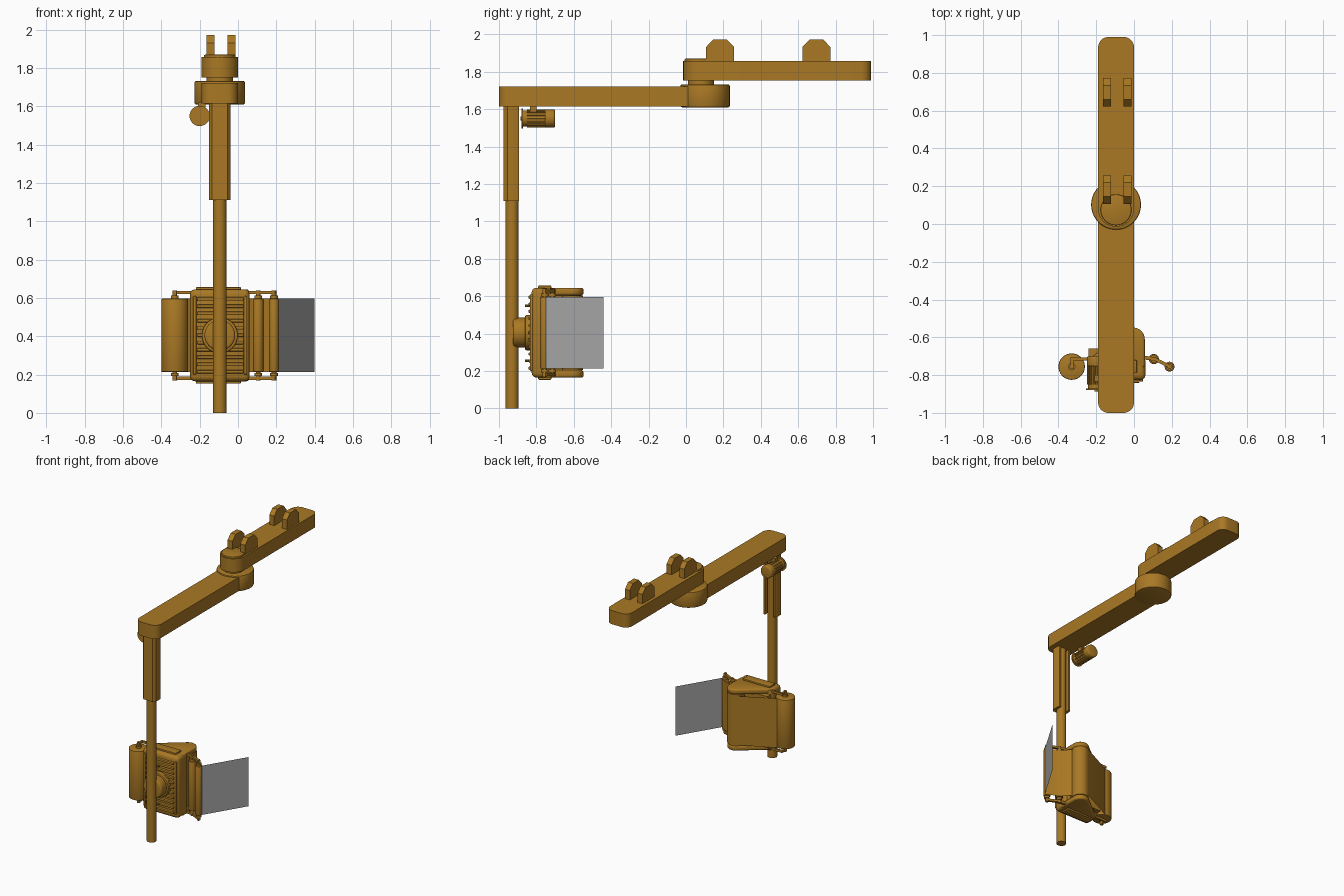
import bpy, bmesh, math
from mathutils import Vector

if "Cube" in bpy.data.objects:
    bpy.data.objects.remove(bpy.data.objects["Cube"])


def material(name, rgb):
    m = bpy.data.materials.new(name)
    m.diffuse_color = (*rgb, 1)
    m.use_nodes = True
    m.node_tree.nodes["Principled BSDF"].inputs["Base Color"].default_value = m.diffuse_color
    return m


BRONZE = material("bronze", (0.40, 0.19, 0.018))
GREY = material("grey", (0.40, 0.40, 0.40))
CX = -0.095  # centre line of the arms and post


def finish(name, bm, mat=BRONZE, bevel=0, segs=3, min_angle=40):
    bmesh.ops.recalc_face_normals(bm, faces=bm.faces)
    if bevel:
        edges = [e for e in bm.edges if e.is_manifold
                 and e.calc_face_angle(0) > math.radians(min_angle)]
        bmesh.ops.bevel(bm, geom=edges, offset=bevel, segments=segs,
                        profile=0.5, affect='EDGES', clamp_overlap=True)
    me = bpy.data.meshes.new(name)
    bm.to_mesh(me)
    bm.free()
    ob = bpy.data.objects.new(name, me)
    bpy.context.collection.objects.link(ob)
    me.materials.append(mat)
    bpy.ops.object.select_all(action='DESELECT')
    ob.select_set(True)
    bpy.context.view_layer.objects.active = ob
    bpy.ops.object.shade_smooth_by_angle(angle=math.radians(35))
    return ob


def prism(name, pts, vec, **kw):
    """Extrude a flat outline of 3D points along vec."""
    bm = bmesh.new()
    low = [bm.verts.new(p) for p in pts]
    high = [bm.verts.new(Vector(p) + Vector(vec)) for p in pts]
    bm.faces.new(low[::-1])
    bm.faces.new(high)
    for i in range(len(pts)):
        j = (i + 1) % len(pts)
        bm.faces.new((low[i], low[j], high[j], high[i]))
    return finish(name, bm, **kw)


def plan(name, pts, z0, z1, **kw):
    return prism(name, [(x, y, z0) for x, y in pts], (0, 0, z1 - z0), **kw)


def box(name, x0, x1, y0, y1, z0, z1, **kw):
    return plan(name, [(x0, y0), (x1, y0), (x1, y1), (x0, y1)], z0, z1, **kw)


def rod(name, a, b, r, sides=32, **kw):
    a, b = Vector(a), Vector(b)
    rot = (b - a).to_track_quat('Z', 'Y')
    ring = [a + rot @ Vector((r * math.cos(t), r * math.sin(t), 0))
            for t in (math.tau * i / sides for i in range(sides))]
    return prism(name, ring, b - a, **kw)


def rounded(x0, x1, y0, y1, r_front, r_back, n=8):
    """Rectangle outline with separate front and back corner radii."""
    out = []
    for x, y, sx, sy, r, start in ((x0, y0, 1, 1, r_front, 180), (x1, y0, -1, 1, r_front, 270),
                                   (x1, y1, -1, -1, r_back, 0), (x0, y1, 1, -1, r_back, 90)):
        for i in range(n + 1):
            if i == n and r > (x1 - x0) / 2 - 1e-4 and start in (180, 0):
                continue
            t = math.radians(start + 90 * i / n)
            out.append((x + sx * r + r * math.cos(t), y + sy * r + r * math.sin(t)))
    return out


def ribbon(name, path, z0, z1, mat=BRONZE):
    bm = bmesh.new()
    cols = [(bm.verts.new((x, y, z0)), bm.verts.new((x, y, z1))) for x, y in path]
    for (a, b), (c, d) in zip(cols, cols[1:]):
        bm.faces.new((a, c, d, b))
    return finish(name, bm, mat)


# Swivelling overhead arms
plan("lower_arm", rounded(-0.19, 0.0, -1.0, 0.14, 0.055, 0.01), 1.615, 1.722)
rod("joint_drum", (CX, 0.102, 1.61), (CX, 0.102, 1.732), 0.132, 48, bevel=0.008, segs=2)
rod("joint_neck", (CX, 0.08, 1.72), (CX, 0.08, 1.76), 0.07)
plan("upper_arm", rounded(-0.19, 0.0, -0.015, 0.99, 0.095, 0.055), 1.752, 1.858)
rod("joint_cap", (CX, 0.075, 1.85), (CX, 0.075, 1.87), 0.082, 40, bevel=0.005, segs=2)

# Mounting lugs in two pairs
for y in (0.107, 0.622):
    for x in (-0.165, -0.055):
        outline = [(0, 1.85), (0.15, 1.85), (0.15, 1.932), (0.112, 1.972), (0.038, 1.972), (0, 1.932)]
        prism("mounting_lug", [(x, y + dy, z) for dy, z in outline], (0.042, 0, 0))

# Telescopic post with a sleeve open at the back
rod("post", (CX, -0.93, 0), (CX, -0.93, 1.62), 0.035)
half = [(0.036, -0.892), (0.05, -0.892), (0.057, -0.905), (0.057, -0.955), (0.04, -0.975)]
inner = [(0.036, -0.925), (-0.036, -0.925)]
plan("post_sleeve", [(CX + x, y) for x, y in half]
     + [(CX - x, y) for x, y in reversed(half)] + [(CX + x, y) for x, y in reversed(inner)],
     1.11, 1.618)

# Motor hung below the lower arm
MX, MZ = -0.2, 1.55
rod("motor_flange", (MX, -0.88, MZ), (MX, -0.872, MZ), 0.053)
rod("motor_body", (MX, -0.875, MZ), (MX, -0.745, MZ), 0.043)
rod("motor_cap", (MX, -0.755, MZ), (MX, -0.70, MZ), 0.049, bevel=0.01)
rod("motor_shaft", (MX, -0.886, MZ), (MX, -0.87, MZ), 0.01, 12)
for i in range(14):  # cooling fins
    t = math.tau * i / 14
    dx, dz = 0.044 * math.cos(t), 0.044 * math.sin(t)
    rod("motor_fin", (MX + dx, -0.85, MZ + dz), (MX + dx, -0.75, MZ + dz), 0.005, 6)
box("motor_bracket", -0.21, -0.17, -0.835, -0.80, 1.585, 1.622)

# Head: panel, rim and ribs
box("head_panel", -0.25, 0.06, -0.825, -0.70, 0.165, 0.645, bevel=0.025)
for x in (-0.235, 0.03):
    box("panel_rim", x, x + 0.018, -0.835, -0.80, 0.20, 0.61, bevel=0.006, segs=2)
for i in range(11):
    z = 0.215 + i * 0.038
    box("panel_rib", -0.215, 0.03, -0.842, -0.80, z - 0.009, z + 0.009, bevel=0.006, segs=2)
rod("hub", (CX, -0.925, 0.405), (CX, -0.845, 0.405), 0.08, 40, bevel=0.012)
rod("hub_base", (CX, -0.86, 0.405), (CX, -0.82, 0.405), 0.094, 40, bevel=0.006, segs=2)
for z in (0.255, 0.55):
    rod("panel_peg", (CX, -0.86, z), (CX, -0.80, z), 0.007, 10)

# Rear drum and the end arms that carry it
DX, DY, DR = -0.005, -0.61, 0.06
rod("rear_drum", (DX, DY, 0.205), (DX, DY, 0.605), DR)
for z0, z1 in ((0.165, 0.205), (0.605, 0.645)):
    arc = [(DX + 0.062 * math.cos(t), DY + 0.062 * math.sin(t))
           for t in (math.radians(a) for a in range(0, 136, 15))]
    plan("drum_arm", [(0.057, -0.76)] + arc + [(-0.23, -0.71), (-0.23, -0.76)], z0, z1,
         bevel=0.012, segs=3)
box("head_core", -0.24, 0.045, -0.75, -0.66, 0.205, 0.605)
for z0, z1 in ((0.153, 0.17), (0.64, 0.657)):
    box("edge_plate", -0.22, 0.015, -0.79, -0.72, z0, z1, bevel=0.005, segs=2)

# Feed rollers with pins and carrying brackets
ROLLERS = ((-0.33, -0.755, 0.07), (0.105, -0.715, 0.027), (0.188, -0.755, 0.026))
for x, y, r in ROLLERS:
    rod("roller", (x, y, 0.213), (x, y, 0.597), r, 36, bevel=0.006, segs=2)
    rod("roller_pin", (x, y, 0.168), (x, y, 0.64), 0.012, 16)
    for z in (0.2, 0.605):
        rod("roller_collar", (x, y, z - 0.007), (x, y, z + 0.009), 0.02, 16)
for z0 in (0.172, 0.62):
    z1 = z0 + 0.017
    for pts in ([(-0.335, -0.767), (-0.32, -0.767), (-0.32, -0.722), (-0.22, -0.722),
                 (-0.22, -0.708), (-0.335, -0.708)],
                [(0.03, -0.715), (0.105, -0.723), (0.195, -0.766),
                 (0.202, -0.75), (0.11, -0.705), (0.03, -0.695)]):
        plan("roller_bracket", pts, z0, z1)

# Web running over the drum and rollers, with its loose grey end
wrap = [(DX + 0.063 * math.cos(t), DY + 0.063 * math.sin(t))
        for t in (math.radians(a) for a in range(115, -21, -15))]
ribbon("web", [(-0.305, -0.688)] + wrap + [(0.128, -0.70), (0.205, -0.735)], 0.213, 0.597)
ribbon("loose_sheet", [(0.208, -0.757), (0.4, -0.44)], 0.213, 0.597, GREY)
